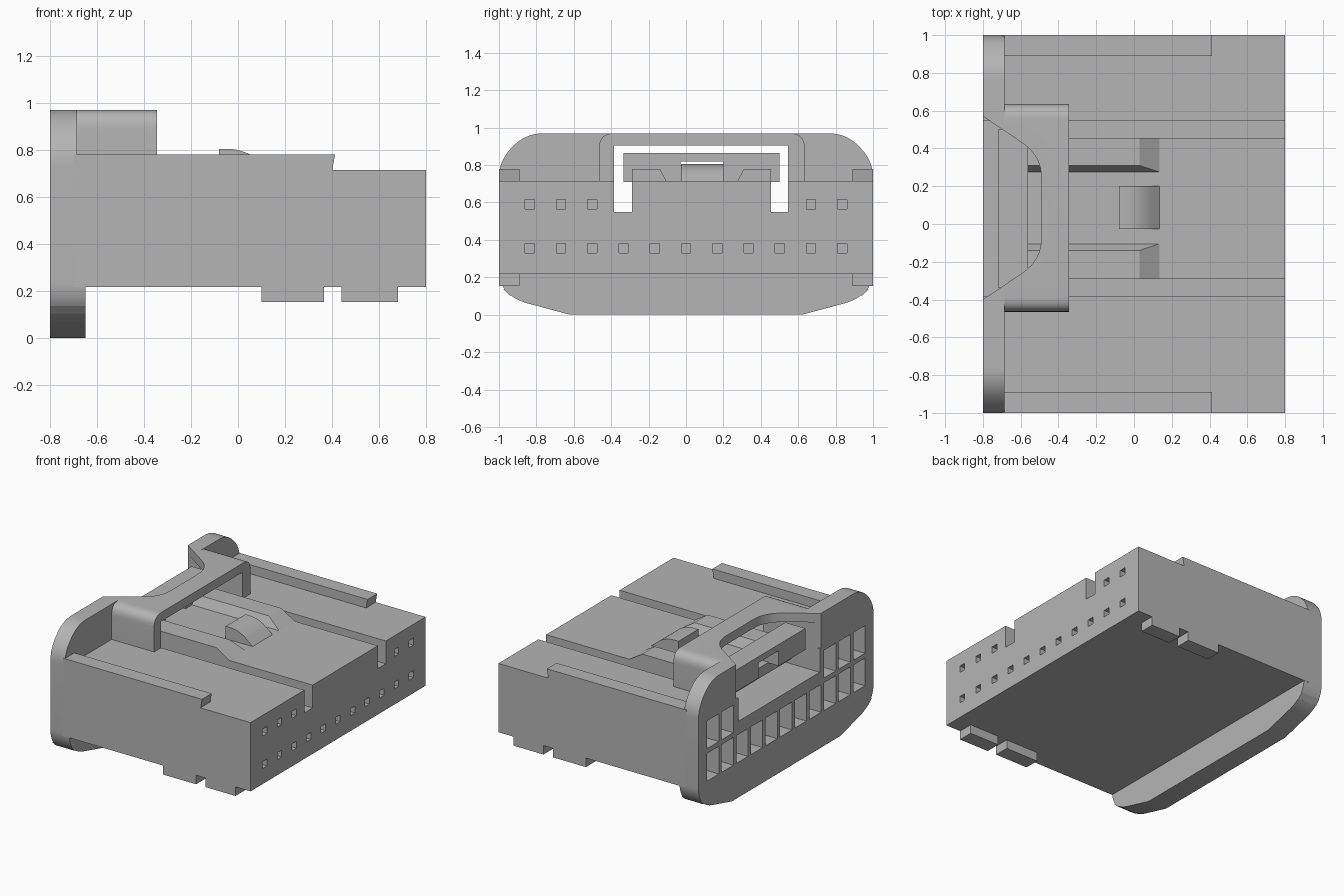
import bpy, bmesh, math
from mathutils import Vector

cube = bpy.data.objects.get("Cube")
if cube:
    bpy.data.objects.remove(cube, do_unlink=True)

grey = bpy.data.materials.new("plain grey")
grey.use_nodes = True
COLOUR = (0.46, 0.46, 0.46, 1)
grey.diffuse_color = COLOUR
grey.node_tree.nodes["Principled BSDF"].inputs["Base Color"].default_value = COLOUR


def rounded(points, steps=8):
    """Turn (a, b, radius) corners into an outline with curved corners."""
    out = []
    for i, (a, b, r) in enumerate(points):
        p = Vector((a, b))
        if not r:
            out.append(p)
            continue
        q, s = points[i - 1], points[(i + 1) % len(points)]
        start = p + (Vector(q[:2]) - p).normalized() * r
        end = p + (Vector(s[:2]) - p).normalized() * r
        for k in range(steps + 1):
            t = k / steps
            out.append(start * (1 - t) ** 2 + p * 2 * t * (1 - t) + end * t * t)
    return out


def add_prism(bm, outline, axis, lo, hi):
    place = {"x": lambda a, b, d: (d, a, b),
             "y": lambda a, b, d: (a, d, b),
             "z": lambda a, b, d: (a, b, d)}[axis]
    low, high = ([bm.verts.new(place(a, b, d)) for a, b in outline] for d in (lo, hi))
    n = len(low)
    bm.faces.new(low)
    bm.faces.new(high[::-1])
    for i in range(n):
        j = (i + 1) % n
        bm.faces.new((low[i], high[i], high[j], low[j]))


def make(name, prisms):
    bm = bmesh.new()
    for prism in prisms:
        add_prism(bm, *prism)
    bmesh.ops.recalc_face_normals(bm, faces=bm.faces)
    mesh = bpy.data.meshes.new(name)
    bm.to_mesh(mesh)
    bm.free()
    mesh.materials.append(grey)
    ob = bpy.data.objects.new(name, mesh)
    bpy.context.collection.objects.link(ob)
    return ob


def box(x0, x1, y0, y1, z0, z1):
    return [(x0, y0), (x1, y0), (x1, y1), (x0, y1)], "z", z0, z1


def cut(ob, *cutters):
    """Subtract groups of prisms, one group at a time."""
    for prisms in cutters:
        tool = make("cutter", prisms)
        tool.hide_render = True
        mod = ob.modifiers.new("cut", "BOOLEAN")
        mod.operation, mod.solver, mod.object = "DIFFERENCE", "EXACT", tool
        deps = bpy.context.evaluated_depsgraph_get()
        mesh = bpy.data.meshes.new_from_object(ob.evaluated_get(deps))
        ob.modifiers.clear()
        ob.data = mesh
        bpy.data.objects.remove(tool, do_unlink=True)


# Shared slot limits and terminal layout
S0, S1 = -0.385, 0.545
T0, T1 = -0.29, 0.455
MID = (S0 + S1) / 2
cells = [((i - 5) * 0.167, 0.355) for i in range(11)]
cells += [((i - 5) * 0.167, 0.59) for i in (0, 1, 2, 9, 10)]
pockets = [box(-0.9, 0.45, y - 0.067, y + 0.067, z - 0.1, z + 0.1) for y, z in cells]
pin_holes = [box(0.6, 0.9, y - 0.025, y + 0.025, z - 0.025, z + 0.025) for y, z in cells]

# Main housing with side grooves, latch cavity and terminal holes
housing = make("housing", [box(-0.7, 0.8, -1, 1, 0.218, 0.715)])
grooves = [box(-0.9, 0.9, S0, T0, 0.55, 0.9), box(-0.9, 0.9, T1, S1, 0.55, 0.9)]
cut(housing, pockets, pin_holes, grooves,
    [box(-0.9, 0.05, S0 + 0.01, S1 - 0.01, 0.55, 0.64)],
    [box(-0.9, -0.64, S0 + 0.01, S1 - 0.01, 0.55, 0.9)])

# End flange
half = [(0.62, 0, 0), (0.92, 0.08, 0.08), (1, 0.16, 0.08),
        (1, 0.82, 0.09), (0.86, 0.97, 0.1)]
profile = half + [(-y, z, r) for y, z, r in reversed(half)]
outline = rounded(profile)
flange = make("end_flange", [(outline, "x", -0.8, -0.685)])
trapezoid = rounded([(-0.82, 0.584, 0), (-0.49, 0.36, 0.12),
                     (-0.49, -0.19, 0.12), (-0.82, -0.414, 0)])
cut(flange, pockets, [box(-0.9, -0.6, S0, S1, 0.55, 0.905)],
    [(trapezoid, "z", 0.72, 1.1)])

# Lower lip, deeper than the flange above it
lip = make("flange_lip", [(outline, "x", -0.79, -0.648)])
cut(lip, [box(-0.9, 0, -1.2, 1.2, 0.222, 1.2)])

# Bridge over the latch
arch = rounded([(-0.465, 0.71, 0), (0.635, 0.71, 0),
                (0.635, 0.97, 0.08), (-0.465, 0.97, 0.08)])
bridge = make("latch_bridge", [(arch, "x", -0.69, -0.345)])
cut(bridge, [box(-0.9, 0, S0, S1, 0.5, 0.905)], [(trapezoid, "z", 0.72, 1.1)])

# Press tab at the free end of the latch
tab = make("press_tab", [box(-0.72, -0.56, -0.335, 0.5, 0.71, 0.865)])
cut(tab, [box(-0.9, 0, -0.03, 0.2, 0.6, 0.82)])

# Ribs on the latch, ramped at the end and sloped on the inner side
for name, outer, inner, foot in (("left_latch_rib", T1, 0.31, 0.275),
                                 ("right_latch_rib", T0, -0.14, -0.105)):
    rib = make(name, [([(outer, 0.7), (foot, 0.7), (foot, 0.715),
                        (inner, 0.78), (outer, 0.78)], "x", -0.62, 0.135)])
    cut(rib, [([(0.03, 0.78), (0.03, 0.9), (0.2, 0.9), (0.2, 0.715),
                (0.135, 0.715)], "y", -0.6, 0.6)])

# Locking bump
bump = make("locking_bump", [(rounded([(-0.08, 0.7, 0), (0.135, 0.7, 0), (0.135, 0.715, 0),
                                       (0.03, 0.805, 0.08), (-0.08, 0.805, 0)]),
                              "y", -0.027, 0.2)])

# Guide rails on top and stub feet underneath, on both sides
for side, s in (("left", 1), ("right", -1)):
    y0, y1 = sorted((0.89 * s, s))
    make(side + "_guide_rail", [([(-0.7, 0.71), (0.4, 0.71), (0.413, 0.78), (-0.7, 0.78)],
                                 "y", y0, y1)])
    for spot, x0, x1 in (("middle", 0.1, 0.365), ("end", 0.44, 0.68)):
        make(f"{side}_{spot}_foot", [box(x0, x1, y0, y1, 0.153, 0.225)])

# Smooth the curved corners, keep edges sharp
bpy.ops.object.select_all(action="DESELECT")
for ob in (flange, lip, bridge, bump):
    ob.select_set(True)
bpy.context.view_layer.objects.active = flange
bpy.ops.object.shade_smooth_by_angle(angle=math.radians(25))
